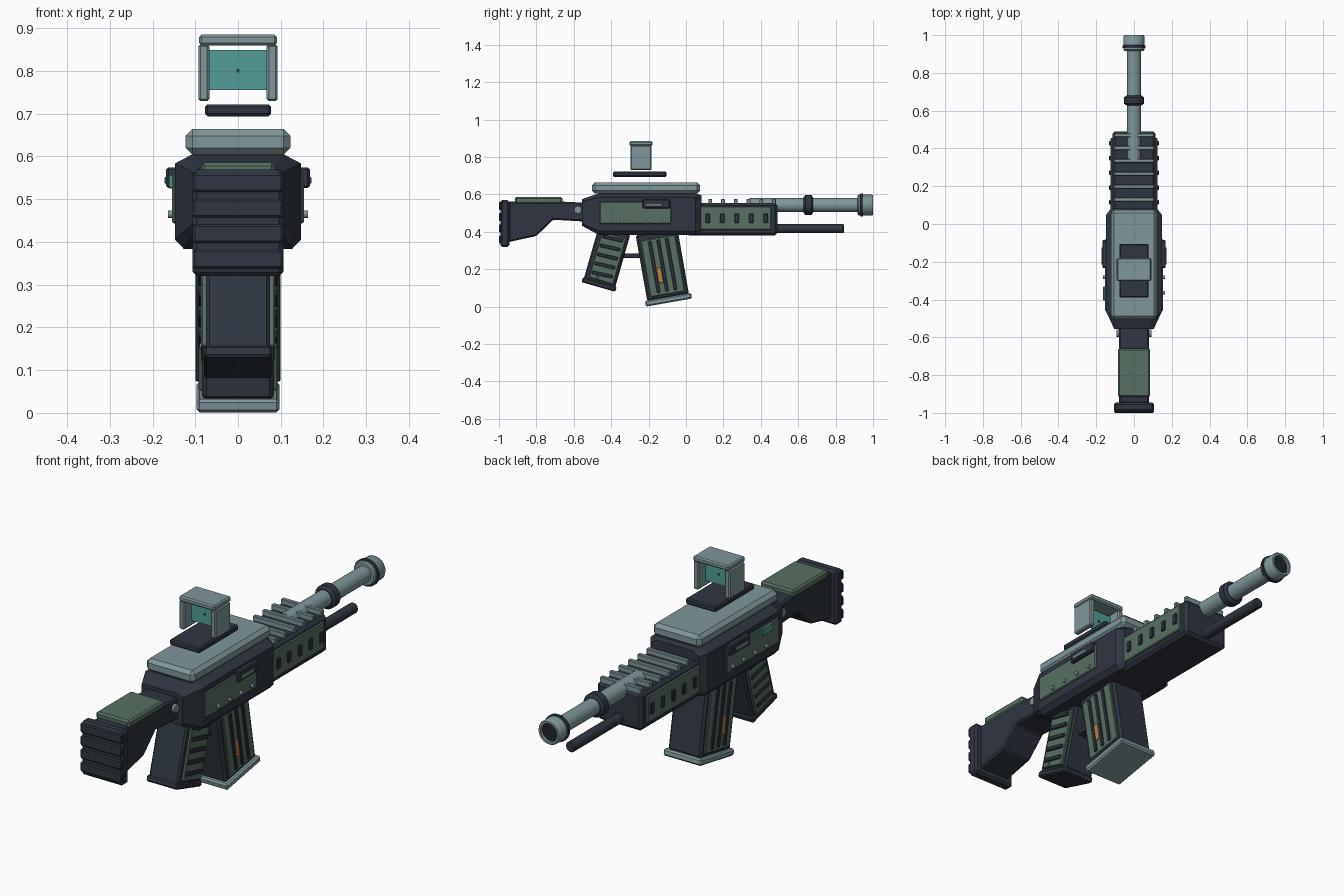
import bpy, bmesh, math
from mathutils import Vector, Matrix

if "Cube" in bpy.data.objects:
    bpy.data.objects.remove(bpy.data.objects["Cube"])


def material(name, rgb):
    m = bpy.data.materials.new(name)
    m.diffuse_color = (*rgb, 1)
    m.use_nodes = True
    m.node_tree.nodes["Principled BSDF"].inputs["Base Color"].default_value = m.diffuse_color
    return m


NAVY = material("dark navy", (0.028, 0.036, 0.053))
BLACK = material("near black", (0.014, 0.017, 0.024))
STEEL = material("blue grey", (0.215, 0.31, 0.33))
GREEN = material("dull green", (0.095, 0.160, 0.122))
TEAL = material("teal glass", (0.085, 0.34, 0.31))
ORANGE = material("amber", (0.50, 0.23, 0.06))


def finish(name, bm, mat, bevel=0.0, smooth=False):
    bmesh.ops.recalc_face_normals(bm, faces=bm.faces)
    me = bpy.data.meshes.new(name)
    bm.to_mesh(me)
    bm.free()
    me.materials.append(mat)
    ob = bpy.data.objects.new(name, me)
    bpy.context.collection.objects.link(ob)
    if bevel:
        b = ob.modifiers.new("bevel", "BEVEL")
        b.width, b.segments, b.limit_method = bevel, 1, 'ANGLE'
    if smooth:
        bpy.ops.object.select_all(action='DESELECT')
        ob.select_set(True)
        bpy.context.view_layer.objects.active = ob
        bpy.ops.object.shade_smooth_by_angle(angle=math.radians(35))
    return ob


def box(name, mat, x, y, z, bevel=0.0, frame=Matrix()):
    """Box from (min, max) ranges, placed in an optional tilted frame."""
    bm = bmesh.new()
    bmesh.ops.create_cube(bm, size=1)
    for v in bm.verts:
        v.co = frame @ Vector([(r[0] + r[1]) / 2 + c * (r[1] - r[0])
                               for r, c in zip((x, y, z), v.co)])
    return finish(name, bm, mat, bevel)


def pair(name, mat, x, y, z, bevel=0.0, frame=Matrix()):
    """The same box on both sides."""
    box(name + "_right", mat, x, y, z, bevel, frame)
    box(name + "_left", mat, (-x[1], -x[0]), y, z, bevel, frame)


def lathe(name, mat, profile, z, n=24):
    """Closed turned part along y from (radius, y) points."""
    bm = bmesh.new()
    rings = [[bm.verts.new((r * math.cos(2 * math.pi * i / n), y,
                            z + r * math.sin(2 * math.pi * i / n)))
              for i in range(n)] for r, y in profile]
    for a, b in zip(rings, rings[1:]):
        for i in range(n):
            j = (i + 1) % n
            bm.faces.new((a[i], a[j], b[j], b[i]))
    bm.faces.new(rings[0])
    bm.faces.new(rings[-1])
    return finish(name, bm, mat, smooth=True)


def stud(name, mat, y, z, r, half, n=12):
    """Cross pin whose two ends stick out on both sides."""
    bm = bmesh.new()
    bmesh.ops.create_cone(bm, cap_ends=True, segments=n, radius1=r, radius2=r, depth=2 * half,
                          matrix=Matrix.Translation((0, y, z)) @ Matrix.Rotation(math.pi / 2, 4, 'Y'))
    return finish(name, bm, mat, smooth=True)


def extrude_profile(name, mat, half, pts, bevel):
    """Side profile in (y, z) widened across x."""
    bm = bmesh.new()
    f = bm.faces.new([bm.verts.new((-half, y, z)) for y, z in pts])
    new = bmesh.ops.extrude_face_region(bm, geom=[f])["geom"]
    bmesh.ops.translate(bm, vec=(2 * half, 0, 0),
                        verts=[v for v in new if isinstance(v, bmesh.types.BMVert)])
    return finish(name, bm, mat, bevel)


def tilt(y, z, degrees):
    return Matrix.Translation((0, y, z)) @ Matrix.Rotation(math.radians(degrees), 4, 'X')


# Stock: ribbed butt pad, angled body, cheek rest
box("butt_pad", NAVY, (-0.106, 0.106), (-0.993, -0.945), (0.32, 0.57), 0.01)
for i in range(4):
    z = 0.337 + i * 0.06
    box(f"butt_rib_{i}", NAVY, (-0.106, 0.106), (-1.0, -0.985), (z, z + 0.044), 0.005)
extrude_profile("stock", NAVY, 0.08, [(-0.95, 0.345), (-0.80, 0.378), (-0.71, 0.465), (-0.54, 0.455),
                                      (-0.54, 0.556), (-0.67, 0.562), (-0.95, 0.562)], 0.008)
box("cheek_rest", GREEN, (-0.086, 0.086), (-0.915, -0.66), (0.55, 0.586), 0.008)
stud("stock_pin", STEEL, -0.578, 0.518, 0.02, 0.092)

# Receiver: chamfered sections lofted along y
bm = bmesh.new()
rings = []
for y, w, z0, z1, cx, cz in [(-0.555, 0.105, 0.432, 0.575, 0.02, 0.012), (-0.465, 0.147, 0.383, 0.606, 0.042, 0.022),
                             (0.05, 0.147, 0.383, 0.606, 0.042, 0.022), (0.082, 0.122, 0.393, 0.596, 0.03, 0.02)]:
    half = [(w - cx / 2, z0), (w, z0 + cz), (w, z1 - cz), (w - cx, z1)]
    pts = half + [(-x, z) for x, z in reversed(half)]
    rings.append([bm.verts.new((x, y, z)) for x, z in pts])
for a, b in zip(rings, rings[1:]):
    for i in range(8):
        bm.faces.new((a[i], a[(i + 1) % 8], b[(i + 1) % 8], b[i]))
bm.faces.new(rings[0])
bm.faces.new(rings[-1])
finish("receiver", bm, NAVY)
box("top_cover", STEEL, (-0.123, 0.123), (-0.503, 0.075), (0.604, 0.664), 0.016)

# Receiver side details
pair("side_panel", GREEN, (0.14, 0.154), (-0.46, -0.08), (0.443, 0.56), 0.004)
pair("port_frame", NAVY, (0.14, 0.168), (-0.232, -0.085), (0.526, 0.574), 0.005)
pair("port_cover", STEEL, (0.16, 0.172), (-0.215, -0.125), (0.536, 0.552), 0.002)
box("status_window", TEAL, (-0.163, -0.145), (-0.405, -0.33), (0.525, 0.557), 0.003)
for i in range(4):
    stud(f"receiver_screw_{i}", STEEL, -0.364 + i * 0.082, 0.465, 0.009, 0.164)

# Open sight
box("sight_base", NAVY, (-0.077, 0.077), (-0.39, -0.105), (0.694, 0.722), 0.006)
pair("sight_post", STEEL, (0.067, 0.093), (-0.297, -0.185), (0.73, 0.862), 0.005)
box("sight_roof", STEEL, (-0.091, 0.091), (-0.303, -0.179), (0.86, 0.885), 0.006)
box("sight_glass", TEAL, (-0.067, 0.067), (-0.244, -0.238), (0.755, 0.849))
box("sight_dot", NAVY, (-0.004, 0.004), (-0.247, -0.235), (0.797, 0.805))

# Handguard with slotted side plates and top rail
box("handguard", NAVY, (-0.115, 0.115), (0.0, 0.49), (0.381, 0.554), 0.014)
pair("handguard_plate", GREEN, (0.11, 0.124), (0.075, 0.455), (0.41, 0.536), 0.004)
for i in range(5):
    y = 0.115 + i * 0.078
    pair(f"handguard_slot_{i}", NAVY, (0.118, 0.132), (y - 0.012, y + 0.012), (0.448, 0.497), 0.003)
for i in range(6):
    y = 0.13 + i * 0.068
    box(f"rail_slat_{i}", STEEL, (-0.105, 0.105), (y - 0.01, y + 0.01), (0.548, 0.576), 0.003)

# Barrel, collar, muzzle and lower tube
lathe("barrel", STEEL, [(0.037, 0.34), (0.037, 0.94)], 0.543)
lathe("barrel_collar", NAVY, [(0.04, 0.628), (0.054, 0.638), (0.054, 0.67), (0.04, 0.68)], 0.543)
lathe("muzzle", STEEL, [(0.05, 0.917), (0.056, 0.923), (0.056, 0.994), (0.052, 1.0),
                        (0.042, 1.0), (0.042, 0.985)], 0.543)
lathe("muzzle_band", NAVY, [(0.05, 0.93), (0.062, 0.933), (0.062, 0.945), (0.05, 0.948)], 0.543)
lathe("muzzle_bore", BLACK, [(0.041, 0.97), (0.041, 0.988)], 0.543)
lathe("lower_tube", NAVY, [(0.024, 0.45), (0.024, 0.84), (0.02, 0.845)], 0.417, 16)

# Rear grip with slanted ribs
g = tilt(-0.43, 0.24, -16)
box("grip", NAVY, (-0.075, 0.075), (-0.087, 0.087), (-0.13, 0.175), 0.008, g)
box("grip_cap", NAVY, (-0.08, 0.08), (-0.094, 0.094), (-0.14, -0.112), 0.006, g)
pair("grip_panel", GREEN, (0.07, 0.086), (-0.062, 0.072), (-0.105, 0.15), 0.003, g)
for i in range(5):
    rib = g @ tilt(0.002, -0.07 + i * 0.05, 3)
    pair(f"grip_rib_{i}", NAVY, (0.08, 0.093), (-0.056, 0.056), (-0.009, 0.009), 0.003, rib)
pair("grip_screw", STEEL, (0.08, 0.09), (-0.025, -0.011), (-0.099, -0.085), 0.003, g)
box("trigger_guard", NAVY, (-0.04, 0.04), (-0.37, -0.2), (0.26, 0.285), 0.004)

# Magazine with vertical ribs, amber window and floor plate
m = tilt(-0.125, 0.215, 10)
box("magazine", NAVY, (-0.084, 0.084), (-0.113, 0.113), (-0.17, 0.19), 0.01, m)
pair("magazine_panel", GREEN, (0.078, 0.092), (-0.092, 0.094), (-0.15, 0.155), 0.003, m)
for i in range(3):
    y = -0.045 + i * 0.046
    pair(f"magazine_rib_{i}", NAVY, (0.085, 0.099), (y - 0.009, y + 0.009), (-0.135, 0.145), 0.003, m)
pair("magazine_window", ORANGE, (0.085, 0.096), (-0.036, -0.01), (-0.085, -0.002), 0.002, m)
box("magazine_floor", STEEL, (-0.097, 0.097), (-0.125, 0.125), (-0.196, -0.165), 0.007, m)
